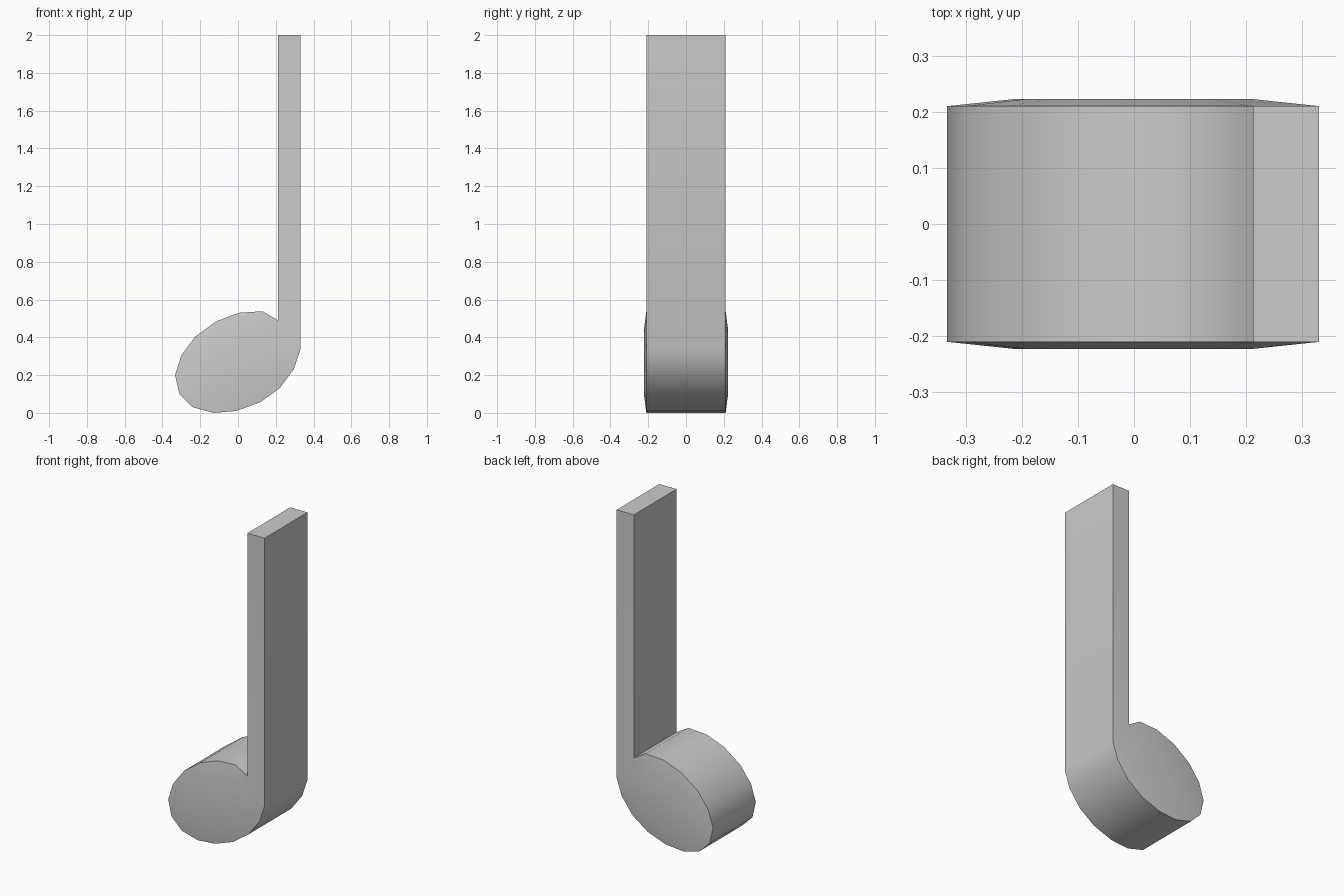
import bpy, bmesh, math

if "Cube" in bpy.data.objects:
    bpy.data.objects.remove(bpy.data.objects["Cube"], do_unlink=True)

# Single plain grey
grey = bpy.data.materials.new("light_grey")
grey.use_nodes = True
colour = (0.6, 0.6, 0.6, 1)
grey.diffuse_color = colour
grey.node_tree.nodes["Principled BSDF"].inputs["Base Color"].default_value = colour

# Tilted oval head outline, from the stem's outer root round to its inner root
HEAD = [(0.33, 0.34), (0.295, 0.235), (0.22, 0.135), (0.115, 0.06),
        (-0.01, 0.015), (-0.13, 0.005), (-0.24, 0.035), (-0.31, 0.105),
        (-0.333, 0.205), (-0.30, 0.31), (-0.225, 0.41), (-0.115, 0.49),
        (0.005, 0.535), (0.13, 0.543), (0.212, 0.495)]
HEAD = [(x, max(0, z - 0.005)) for x, z in HEAD]
STEM_TOP = [(0.212, 2), (0.33, 2)]
HALF, BULGE, INSET = 0.21, 0.223, 0.63
CENTRE_Z = 0.27

bm = bmesh.new()
rims = []
for side in (-1, 1):
    rim = [bm.verts.new((x, side * HALF, z)) for x, z in HEAD + STEM_TOP]
    # Slightly bulging head face
    inner = [bm.verts.new((x * INSET, side * BULGE, CENTRE_Z + (z - CENTRE_Z) * INSET))
             for x, z in HEAD]
    n = len(HEAD)
    for i in range(n):
        j = (i + 1) % n
        bm.faces.new((rim[i], rim[j], inner[j], inner[i]))
    bm.faces.new(inner)
    # Flat stem face
    bm.faces.new((rim[n - 1], rim[n], rim[n + 1], rim[0]))
    rims.append(rim)

# Walls joining front and back
front, back = rims
for i in range(len(front)):
    j = (i + 1) % len(front)
    bm.faces.new((front[i], front[j], back[j], back[i]))
bmesh.ops.recalc_face_normals(bm, faces=bm.faces[:])

mesh = bpy.data.meshes.new("music_note")
bm.to_mesh(mesh)
bm.free()
mesh.materials.append(grey)
note = bpy.data.objects.new("music_note", mesh)
bpy.context.collection.objects.link(note)

# Smooth round the head, crisp at the rims
bpy.ops.object.select_all(action="DESELECT")
note.select_set(True)
bpy.context.view_layer.objects.active = note
bpy.ops.object.shade_smooth_by_angle(angle=math.radians(40))
